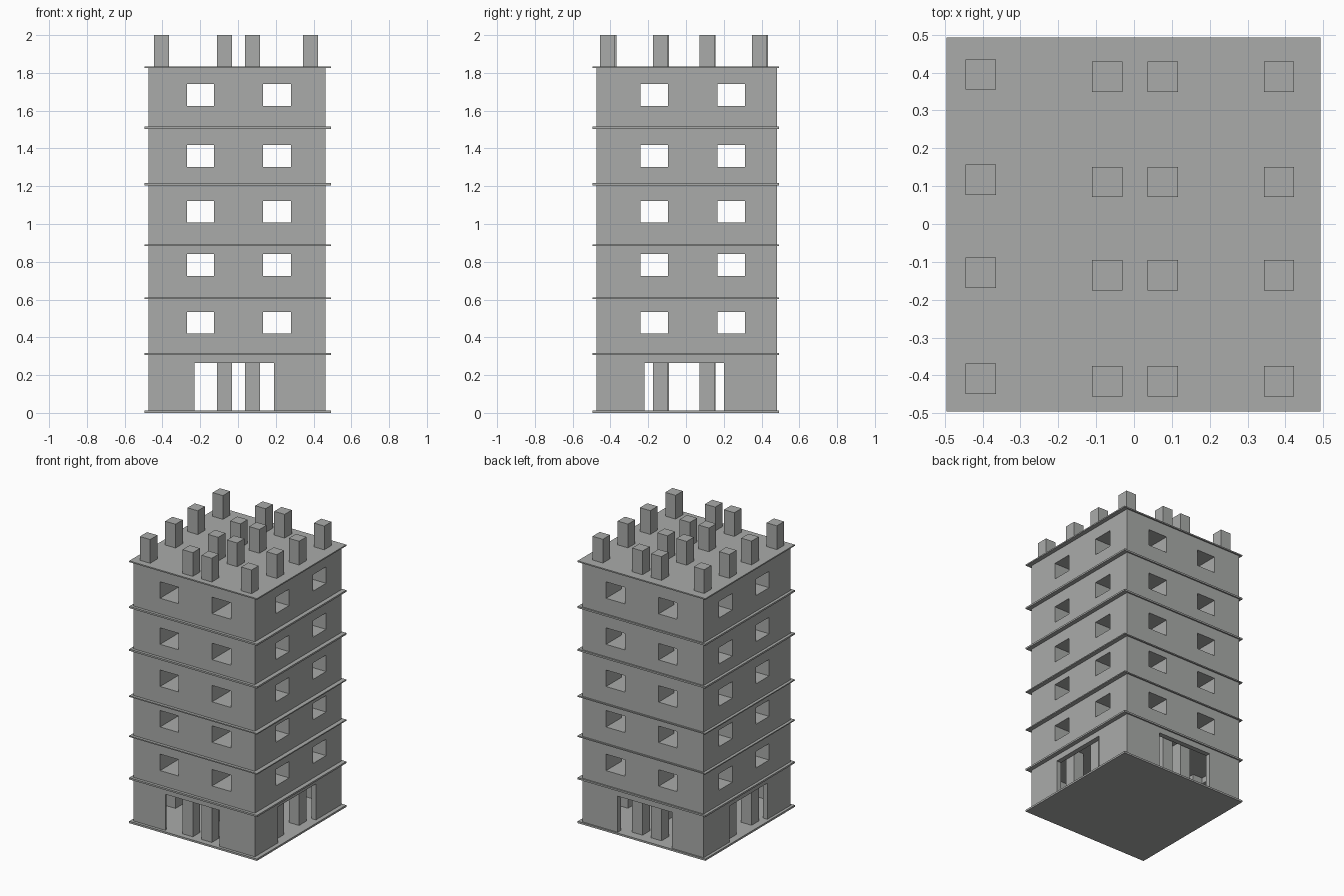
import bpy

if "Cube" in bpy.data.objects:
    bpy.data.objects.remove(bpy.data.objects["Cube"])

# One flat colour for the whole tower
concrete = bpy.data.materials.new("concrete grey")
concrete.diffuse_color = (0.40, 0.41, 0.40, 1)
concrete.use_nodes = True
concrete.node_tree.nodes["Principled BSDF"].inputs["Base Color"].default_value = concrete.diffuse_color


def box(name, x, y, z):
    """Axis-aligned box from (min, max) pairs."""
    bpy.ops.mesh.primitive_cube_add(size=1)
    ob = bpy.context.object
    ob.name = name
    ob.location = [(a + b) / 2 for a, b in (x, y, z)]
    ob.scale = [b - a for a, b in (x, y, z)]
    bpy.ops.object.transform_apply(location=True, rotation=False, scale=True)
    ob.data.materials.append(concrete)
    return ob


def cut(target, x, y, z):
    """Subtract a box from the target and discard the cutter."""
    cutter = box("cutter", x, y, z)
    cutter.hide_render = True
    mod = target.modifiers.new("cut", 'BOOLEAN')
    mod.operation = 'DIFFERENCE'
    mod.solver = 'EXACT'
    mod.object = cutter
    bpy.context.view_layer.objects.active = target
    bpy.ops.object.modifier_apply(modifier=mod.name)
    bpy.data.objects.remove(cutter, do_unlink=True)


WALL_X, WALL_Y = (-0.475, 0.463), (-0.475, 0.483)
SLAB = (-0.495, 0.493)
THROUGH = (-0.7, 0.7)

# Floor slabs, projecting a little past the walls
slabs = [(0, 0.013), (0.306, 0.318), (0.603, 0.611), (0.883, 0.891),
         (1.205, 1.217), (1.504, 1.516), (1.825, 1.834)]
for i, z in enumerate(slabs):
    box(f"floor_slab_{i}", SLAB, SLAB, z)

# Ground storey: thin walls with a wide opening on every side
ground = box("ground_walls", WALL_X, WALL_Y, (0.01, 0.31))
cut(ground, (WALL_X[0] + 0.035, WALL_X[1] - 0.035),
    (WALL_Y[0] + 0.015, WALL_Y[1] - 0.035), (-0.1, 0.5))
cut(ground, (-0.23, 0.19), THROUGH, (-0.1, 0.265))
cut(ground, THROUGH, (-0.22, 0.20), (-0.1, 0.265))

# Upper storeys: blocks with window shafts running right through both ways
sills = [0.42, 0.725, 1.008, 1.303, 1.625]
for i, sill in enumerate(sills):
    storey = box(f"storey_{i + 1}", WALL_X, WALL_Y,
                 (slabs[i + 1][1] - 0.002, slabs[i + 2][0] + 0.002))
    z = (sill, sill + 0.115)
    for x in ((-0.27, -0.127), (0.132, 0.28)):
        cut(storey, x, THROUGH, z)
    for y in ((-0.24, -0.096), (0.167, 0.312)):
        cut(storey, THROUGH, y, z)

# Column grid: full-height columns below, stubs on the roof
H = 0.04
for i, x in enumerate((-0.405, -0.071, 0.076, 0.383)):
    for j, y in enumerate((-0.415, -0.135, 0.111, 0.389)):
        cy = y + (0.006 if i == 0 else 0)
        fx, fy = (x - H, x + H), (cy - H, cy + H)
        box(f"ground_column_{i}_{j}", fx, fy, (0.01, 0.31))
        box(f"roof_column_{i}_{j}", fx, fy, (1.83, 2.0))
